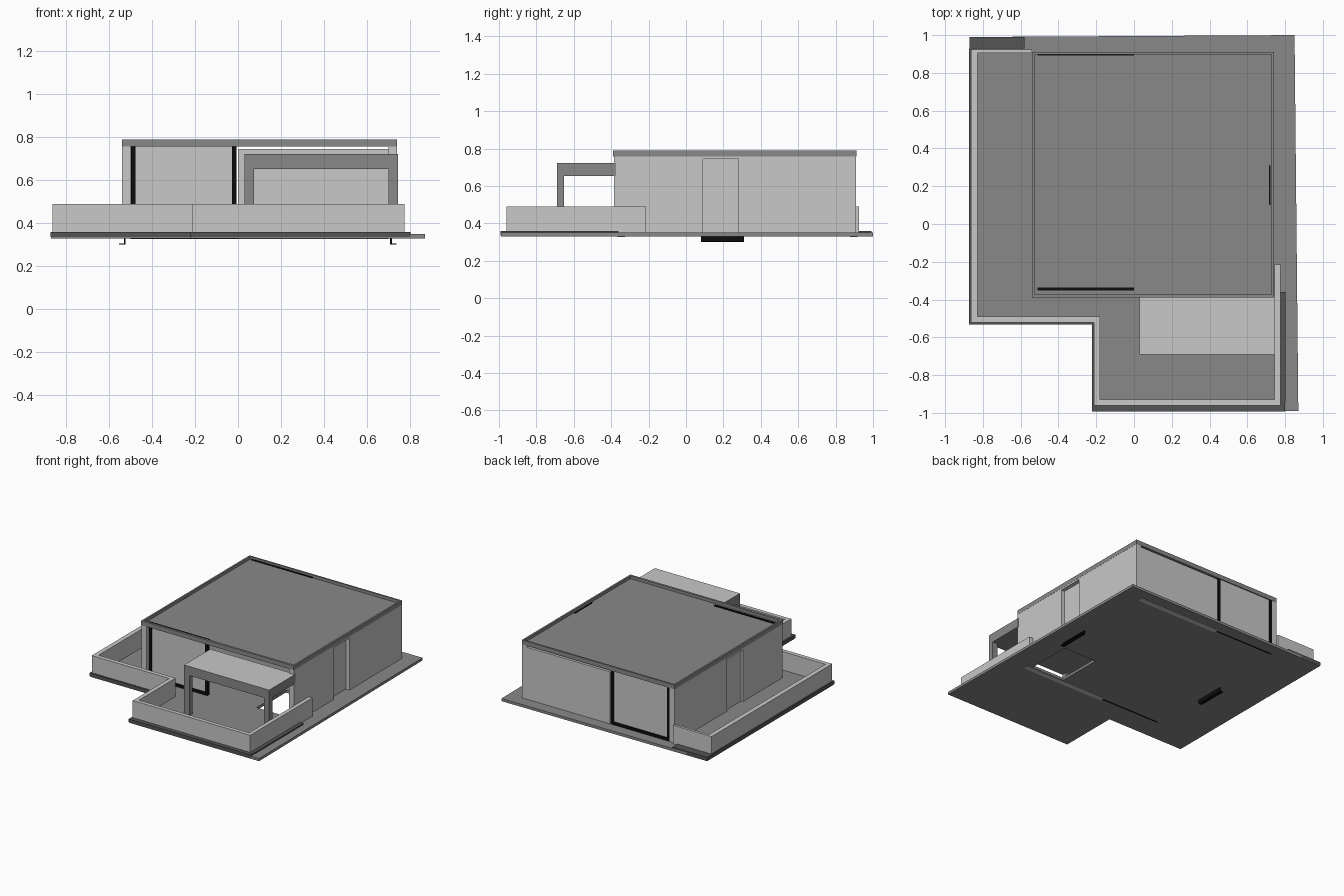
import bpy
import bmesh

cube = bpy.data.objects.get("Cube")
if cube:
    bpy.data.objects.remove(cube, do_unlink=True)


def material(name, value):
    m = bpy.data.materials.new(name)
    m.use_nodes = True
    colour = (value, value, value, 1)
    m.diffuse_color = colour
    m.node_tree.nodes["Principled BSDF"].inputs["Base Color"].default_value = colour
    return m


LIGHT = material("light plaster", 0.58)
GREY = material("grey concrete", 0.25)
DARK = material("dark stone", 0.09)
BLACK = material("black metal", 0.004)


def prism(name, outline, z0, z1, mat):
    """Extrude a plan outline from z0 up to z1."""
    bm = bmesh.new()
    face = bm.faces.new([bm.verts.new((x, y, z0)) for x, y in outline])
    up = bmesh.ops.extrude_face_region(bm, geom=[face])["geom"]
    for v in up:
        if isinstance(v, bmesh.types.BMVert):
            v.co.z = z1
    bmesh.ops.recalc_face_normals(bm, faces=bm.faces)
    mesh = bpy.data.meshes.new(name)
    bm.to_mesh(mesh)
    bm.free()
    mesh.materials.append(mat)
    obj = bpy.data.objects.new(name, mesh)
    bpy.context.scene.collection.objects.link(obj)
    return obj


def box(name, x0, x1, y0, y1, z0, z1, mat):
    return prism(name, [(x0, y0), (x1, y0), (x1, y1), (x0, y1)], z0, z1, mat)


# Main levels and house footprint
BASE, FLOOR, EAVE, TOP = 0.33, 0.35, 0.76, 0.79
W, E, S, N = -0.54, 0.74, -0.385, 0.91
T = 0.04

# Floor slab with stair opening
slab = prism("floor_slab", [(-0.87, -0.53), (-0.22, -0.53), (-0.22, -0.99), (0.87, -0.99),
                            (0.85, 1.0), (-0.87, 0.99)], BASE, FLOOR, GREY)
cutter = box("stair_opening_cutter", 0.38, 0.66, -0.32, 0.03, 0.2, 0.5, GREY)
cutter.hide_render = True
cutter.hide_viewport = True
cut = slab.modifiers.new("stair_opening", "BOOLEAN")
cut.operation = "DIFFERENCE"
cut.solver = "EXACT"
cut.object = cutter

# Dark plinth under the parapet
PL = 0.36
box("plinth_front", -0.223, 0.80, -0.993, -0.94, BASE + 0.005, PL, DARK)
box("plinth_right", 0.76, 0.803, -0.94, -0.36, BASE + 0.005, PL, DARK)
box("plinth_step", -0.223, -0.19, -0.94, -0.5, BASE + 0.005, PL, DARK)
box("plinth_front_left", -0.873, -0.223, -0.533, -0.5, BASE + 0.005, PL, DARK)
box("plinth_left", -0.873, -0.85, -0.5, 0.93, BASE + 0.005, PL, DARK)
box("plinth_back", -0.872, -0.58, 0.93, 0.991, BASE + 0.005, PL, DARK)

# Terrace parapet walls
RAIL = 0.49
box("parapet_left", -0.863, -0.828, -0.522, 0.925, FLOOR, RAIL, LIGHT)
box("parapet_back", -0.828, W, 0.905, 0.925, FLOOR, RAIL, LIGHT)
box("parapet_front_left", -0.828, -0.18, -0.522, -0.49, FLOOR, RAIL, LIGHT)
box("parapet_step", -0.212, -0.18, -0.96, -0.522, FLOOR, RAIL, LIGHT)
box("parapet_front", -0.18, 0.775, -0.96, -0.93, FLOOR, RAIL, LIGHT)
box("parapet_right", 0.745, 0.775, -0.93, -0.215, FLOOR, RAIL, LIGHT)

# Side walls, each with a recessed door
for side, x0, x1, door in (("left", W, W + T, W + 0.015), ("right", E - T, E, E - T)):
    box(side + "_wall_front", x0, x1, S, 0.09, FLOOR, EAVE, LIGHT)
    box(side + "_wall_back", x0, x1, 0.28, N, FLOOR, EAVE, LIGHT)
    box(side + "_door_lintel", x0, x1, 0.09, 0.28, 0.745, EAVE, LIGHT)
    box(side + "_door", door, door + 0.01, 0.09, 0.28, FLOOR, 0.745, LIGHT)
    mid = W + 0.008 if side == "left" else E - 0.022
    box(side + "_door_track", mid - 0.004, mid + 0.004, 0.1, 0.31, 0.76, 0.772, BLACK)
    # Angle bracket below the slab
    bx = W + 0.012 if side == "left" else E - 0.028
    out = -0.025 if side == "left" else 0.025
    box(side + "_bracket_web", bx - 0.004, bx + 0.004, 0.08, 0.31, 0.3, BASE, BLACK)
    box(side + "_bracket_foot", min(bx, bx + out), max(bx, bx + out), 0.08, 0.31,
        0.3, 0.306, BLACK)

# Back wall and sliding panels with black frames
box("back_wall", 0.0, E - T, N - T, N, FLOOR, 0.745, LIGHT)
for side, y in (("front", S + 0.04), ("back", N - 0.012)):
    box(side + "_sliding_panel", -0.5, -0.02, y - 0.005, y + 0.005, FLOOR, EAVE, LIGHT)
    for name, x in (("left", -0.49), ("right", -0.02)):
        box(side + "_frame_" + name, x - 0.008, x + 0.012, y - 0.012, y + 0.012,
            FLOOR, EAVE, BLACK)
    box(side + "_sill", -0.5, -0.01, y - 0.012, y + 0.012, FLOOR, 0.372, BLACK)
    box(side + "_roof_track", -0.51, 0.0, y - 0.006, y + 0.008, EAVE, 0.775, BLACK)
    box(side + "_floor_track", -0.5, 0.0, y - 0.004, y + 0.004, BASE - 0.003, BASE, BLACK)
    box(side + "_floor_strip", 0.0, E - T, y - 0.02, y + 0.02, BASE - 0.003, BASE, LIGHT)

# Roof deck with raised rim
R = 0.012
box("roof_deck", W, E, S, N, EAVE, 0.768, GREY)
box("roof_rim_left", W - 0.001, W + R, S, N, EAVE - 0.003, TOP, GREY)
box("roof_rim_right", E - R, E + 0.001, S, N, EAVE - 0.003, TOP, GREY)
box("roof_rim_front", W, E, S - 0.005, S + R, EAVE - 0.003, TOP, GREY)
box("roof_rim_back", W, E, N - R, N + 0.001, EAVE - 0.003, TOP, GREY)

# Entrance canopy with pale top and two front legs
canopy = box("canopy", 0.03, 0.745, -0.69, -0.375, 0.652, 0.722, GREY)
canopy.data.materials.append(LIGHT)
for face in canopy.data.polygons:
    if face.normal.z > 0.5:
        face.material_index = 1
for name, x in (("left", 0.03), ("right", 0.70)):
    box("canopy_leg_" + name, x, x + 0.045, -0.69, -0.652, FLOOR, 0.652, GREY)
